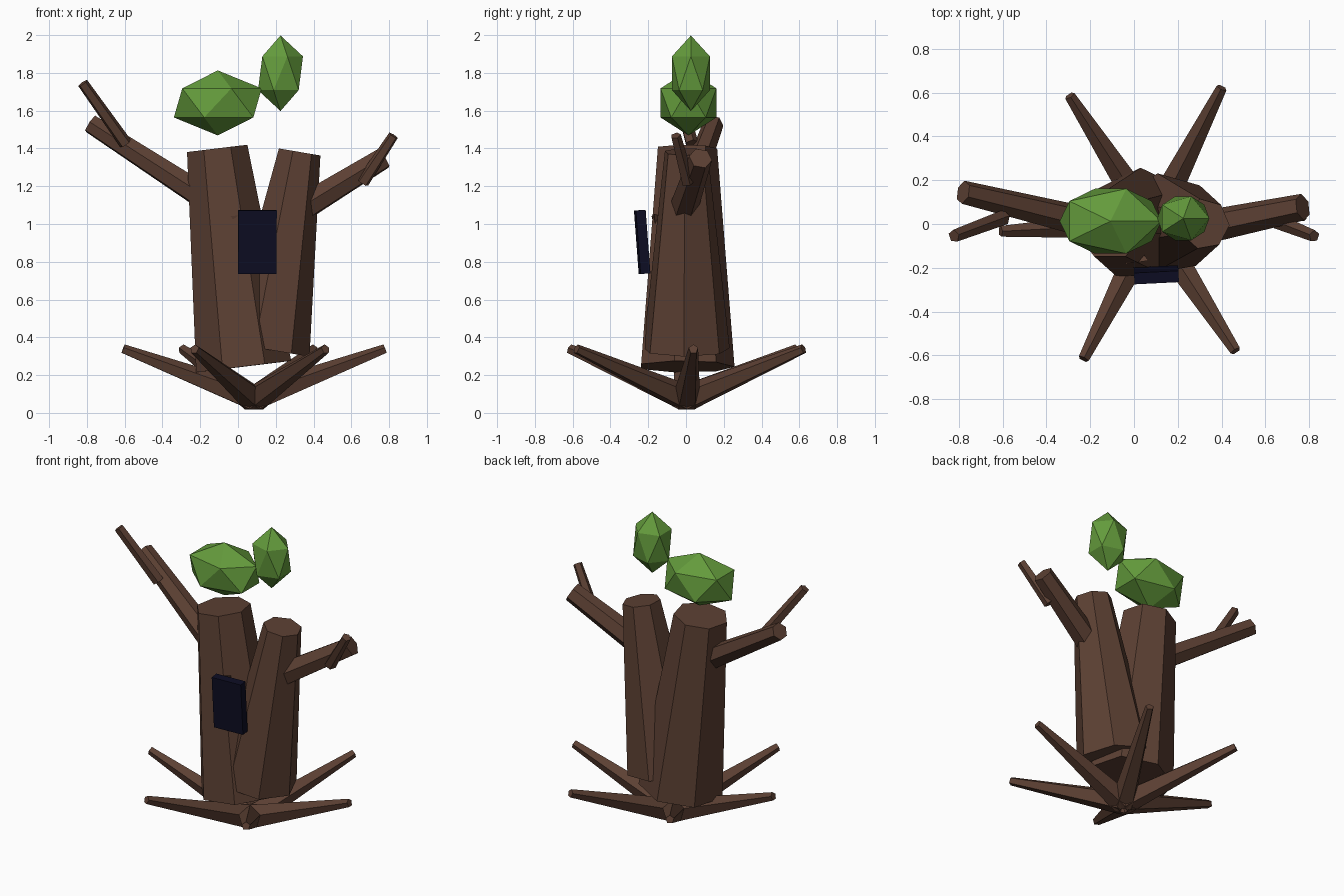
import bpy, bmesh, math
from mathutils import Vector, Matrix, Euler

if "Cube" in bpy.data.objects:
    bpy.data.objects.remove(bpy.data.objects["Cube"])


def material(name, rgb):
    m = bpy.data.materials.new(name)
    m.diffuse_color = (*rgb, 1)
    m.use_nodes = True
    m.node_tree.nodes["Principled BSDF"].inputs["Base Color"].default_value = m.diffuse_color
    return m


BARK = material("bark_brown", (0.107, 0.051, 0.033))
LEAF = material("leaf_green", (0.127, 0.328, 0.045))
NAVY = material("dark_navy", (0.004, 0.004, 0.017))


def add(name, bm, mat):
    bmesh.ops.recalc_face_normals(bm, faces=bm.faces)
    me = bpy.data.meshes.new(name)
    bm.to_mesh(me)
    bm.free()
    me.materials.append(mat)
    ob = bpy.data.objects.new(name, me)
    bpy.context.collection.objects.link(ob)
    return ob


def limb(name, p, q, r0, r1, sides, first=90.0):
    """Tapered flat-sided log from p to q; first = angle of first corner."""
    p, q = Vector(p), Vector(q)
    rot = Vector((0, 0, 1)).rotation_difference(q - p)
    bm = bmesh.new()
    rings = []
    for c, r in ((p, r0), (q, r1)):
        ring = []
        for i in range(sides):
            a = math.radians(first) + math.tau * i / sides
            ring.append(bm.verts.new(c + rot @ Vector((r * math.cos(a), r * math.sin(a), 0))))
        rings.append(ring)
    lo, hi = rings
    for i in range(sides):
        j = (i + 1) % sides
        bm.faces.new((lo[i], lo[j], hi[j], hi[i]))
    bm.faces.new(lo[::-1])
    bm.faces.new(hi)
    return add(name, bm, BARK)


# Two leaning trunks
limb("trunk_left", (0.03, -0.003, 0.245), (-0.11, 0, 1.40), 0.26, 0.165, 7)
limb("trunk_right", (0.147, 0, 0.337), (0.322, 0, 1.382), 0.235, 0.116, 7, 100)

# Side branches with a twig each
limb("branch_left", (-0.10, -0.02, 1.09), (-0.78, 0.145, 1.53), 0.075, 0.054, 6)
limb("twig_left", (-0.595, 0.03, 1.425), (-0.822, -0.055, 1.745), 0.036, 0.03, 5)
limb("branch_right", (0.25, -0.03, 1.03), (0.77, 0.077, 1.348), 0.08, 0.062, 6)
limb("twig_right", (0.66, 0.01, 1.22), (0.823, -0.055, 1.468), 0.036, 0.028, 5)

# Six roots spreading up and out from one point
for k in range(6):
    deg = 3 + 60 * k
    a = math.radians(deg)
    out = Vector((math.cos(a), math.sin(a), 0))
    c = Vector((0.085, 0.003, 0))
    limb(f"root_{k + 1}", c + Vector((0, 0, 0.075)), c + out * 0.695 + Vector((0, 0, 0.338)),
         0.075, 0.026, 5, deg + 180)

# Small pointed stub on the front of the left trunk
limb("stub", (0.01, -0.145, 1.04), (0.02, -0.16, 0.97), 0.062, 0.004, 3)

# Flat panel in front
bm = bmesh.new()
bmesh.ops.create_cube(bm, size=1)
bm.transform(Matrix.LocRotScale(Vector((0.102, -0.232, 0.905)), Euler((0.075, 0, 0.05)),
                                Vector((0.203, 0.052, 0.337))))
add("front_panel", bm, NAVY)

# Leaf clumps
for name, loc, scale in (
        ("leaf_clump_large", (-0.107, 0.013, 1.641), (0.26, 0.174, 0.172)),
        ("leaf_clump_small", (0.225, 0.026, 1.798), (0.133, 0.118, 0.2))):
    bm = bmesh.new()
    bmesh.ops.create_icosphere(bm, subdivisions=1, radius=1)
    bm.transform(Matrix.LocRotScale(Vector(loc), None, Vector(scale)))
    add(name, bm, LEAF)
